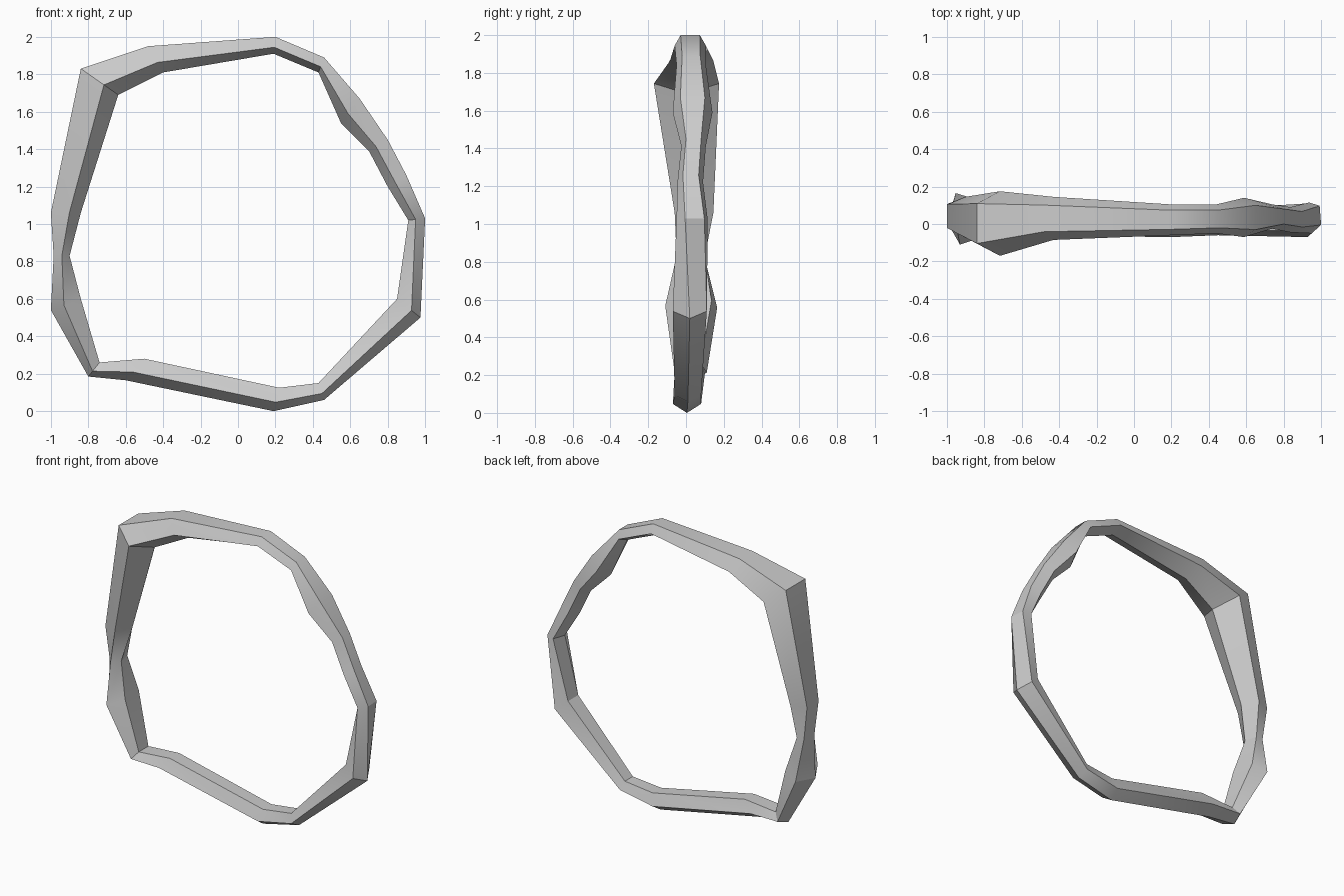
import bpy, bmesh
from math import sin, cos, radians

if "Cube" in bpy.data.objects:
    bpy.data.objects.remove(bpy.data.objects["Cube"])

# Stations around the ring: outer x, z, inner x, z, front y, back y, section turn (deg)
STATIONS = [
    (-0.84, 1.83, -0.64, 1.69, -0.17, 0.175, 36),
    (-0.48, 1.95, -0.40, 1.81, -0.085, 0.145, 36),
    (0.20, 2.00, 0.19, 1.91, -0.06, 0.105, 36),
    (0.46, 1.89, 0.43, 1.81, -0.05, 0.105, 36),
    (0.65, 1.67, 0.55, 1.54, -0.07, 0.14, 36),
    (0.80, 1.45, 0.70, 1.39, -0.025, 0.105, 36),
    (0.90, 1.26, 0.80, 1.20, -0.045, 0.09, 34),
    (1.00, 1.03, 0.91, 1.02, -0.05, 0.115, 28),
    (0.975, 0.50, 0.85, 0.60, -0.07, 0.11, 0),
    (0.46, 0.06, 0.43, 0.15, -0.06, 0.08, 0),
    (0.19, 0.00, 0.22, 0.125, -0.07, 0.08, 0),
    (-0.60, 0.165, -0.50, 0.28, -0.06, 0.10, 0),
    (-0.80, 0.185, -0.74, 0.26, -0.06, 0.11, 0),
    (-1.00, 0.54, -0.84, 0.60, -0.11, 0.165, 8),
    (-0.985, 0.83, -0.90, 0.83, -0.05, 0.10, 20),
    (-1.00, 1.06, -0.84, 1.06, -0.06, 0.145, 36),
]
SIDES = 5


def section(bm, xo, zo, xi, zi, yf, yb, turn):
    """Five-sided section stretched to fill the given outer/inner and front/back limits."""
    angles = [radians(turn + 360 / SIDES * k) for k in range(SIDES)]
    us = [cos(a) for a in angles]
    vs = [sin(a) for a in angles]
    ring = []
    for u, v in zip(us, vs):
        u = (u - min(us)) / (max(us) - min(us))
        v = (v - min(vs)) / (max(vs) - min(vs))
        ring.append(bm.verts.new((xi + (xo - xi) * u, yb + (yf - yb) * v, zi + (zo - zi) * u)))
    return ring


# Closed rough-hewn ring, lofted through the sections
bm = bmesh.new()
rings = [section(bm, *s) for s in STATIONS]
for i, a in enumerate(rings):
    b = rings[(i + 1) % len(rings)]
    for k in range(SIDES):
        n = (k + 1) % SIDES
        bm.faces.new((a[k], a[n], b[n], b[k]))
bmesh.ops.recalc_face_normals(bm, faces=bm.faces)
mesh = bpy.data.meshes.new("rough_ring")
bm.to_mesh(mesh)
bm.free()
ring_obj = bpy.data.objects.new("rough_ring", mesh)
bpy.context.collection.objects.link(ring_obj)
bpy.context.view_layer.objects.active = ring_obj
ring_obj.select_set(True)
bpy.ops.object.shade_smooth_by_angle(angle=radians(30))
